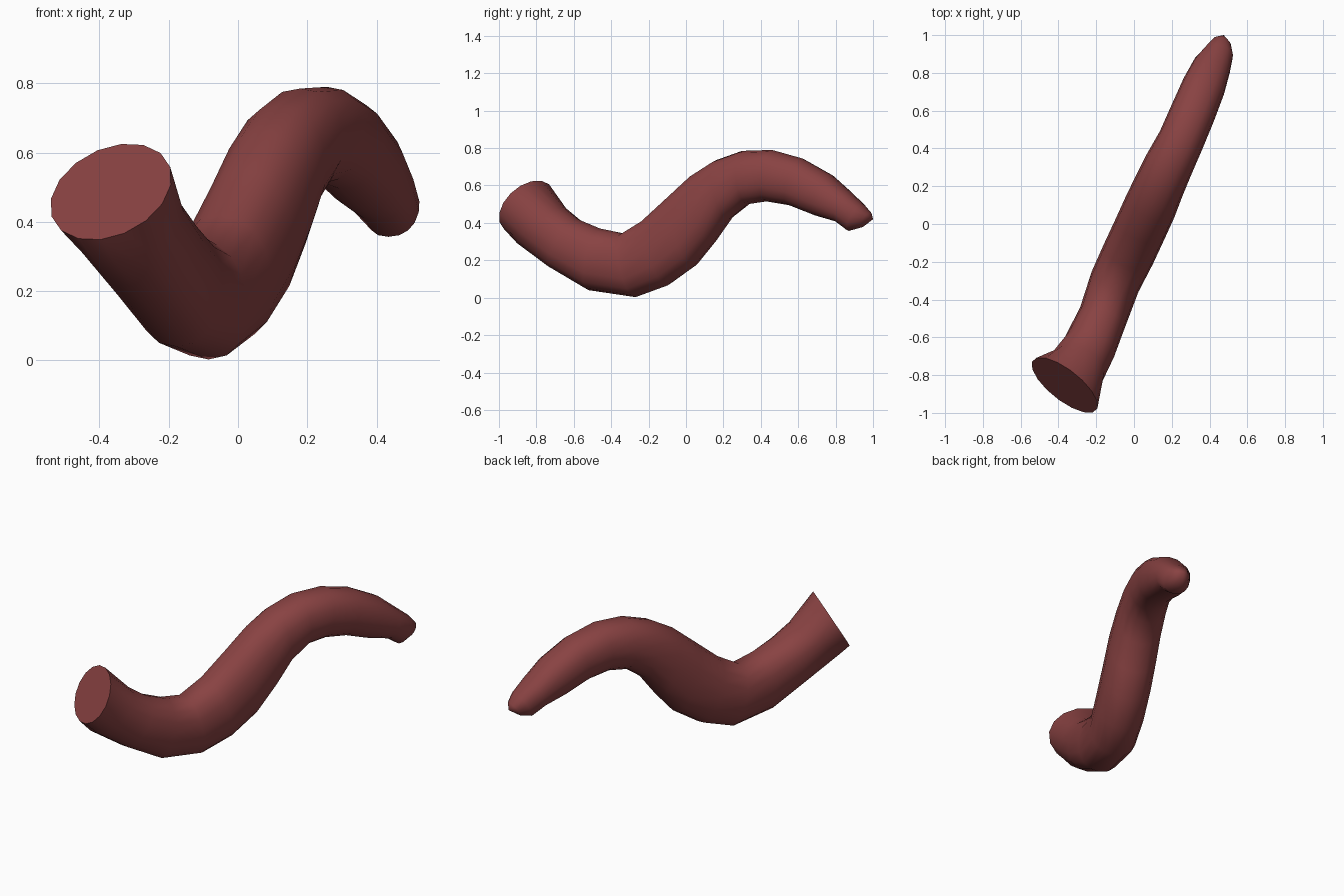
import bpy, bmesh, math
from mathutils import Vector

if "Cube" in bpy.data.objects:
    bpy.data.objects.remove(bpy.data.objects["Cube"])

SIDES = 16
# upper edge (y, z), lower edge (y, z), centre x, half width
SECTIONS = [
    (-.66, .485, -.885, .285, -.31, .155),
    (-.58, .42, -.72, .16, -.235, .140),
    (-.46, .37, -.52, .04, -.165, .130),
    (-.34, .345, -.27, .003, -.10, .135),
    (-.22, .42, -.10, .065, -.03, .140),
    (-.08, .55, .04, .165, .035, .140),
    (.04, .66, .14, .29, .085, .140),
    (.16, .735, .23, .42, .13, .135),
    (.30, .785, .33, .50, .185, .130),
    (.46, .79, .43, .515, .25, .122),
    (.62, .745, .55, .495, .31, .120),
    (.77, .66, .69, .44, .37, .115),
    (.87, .57, .81, .405, .415, .100),
    (.945, .50, .87, .357, .45, .078),
    (.985, .455, .935, .375, .465, .050),
]
LEAN = .42  # x drift per unit y along the body


def ring(bm, c, side, up, power=.88):
    out = []
    for i in range(SIDES):
        a = 2 * math.pi * i / SIDES
        ca, sa = math.cos(a), math.sin(a)
        p = c + side * math.copysign(abs(ca) ** power, ca) + up * math.copysign(abs(sa) ** power, sa)
        out.append(bm.verts.new(p))
    return out


bm = bmesh.new()
# slanted cut end
rings = [ring(bm, Vector((-.367, -.853, .487)), Vector((.173, -.124, .02)),
              Vector((.03, .079, .138)), 1)]
# winding, tapering body
for ty, tz, by, bz, x, w in SECTIONS:
    dy, dz = (ty - by) / 2, (tz - bz) / 2
    rings.append(ring(bm, Vector((x, (ty + by) / 2, (tz + bz) / 2)),
                      Vector((.92, -.39, 0)) * w, Vector((LEAN * dy, dy, dz))))
for r, s in zip(rings, rings[1:]):
    for i in range(SIDES):
        j = (i + 1) % SIDES
        bm.faces.new((r[i], r[j], s[j], s[i]))
bm.faces.new(rings[0])
# rounded tip
tip = bm.verts.new((.475, 1.0, .42))
for i in range(SIDES):
    bm.faces.new((rings[-1][i], rings[-1][(i + 1) % SIDES], tip))
bmesh.ops.recalc_face_normals(bm, faces=bm.faces[:])

me = bpy.data.meshes.new("tentacle")
bm.to_mesh(me)
bm.free()
ob = bpy.data.objects.new("tentacle", me)
bpy.context.collection.objects.link(ob)
mat = bpy.data.materials.new("dark red")
mat.diffuse_color = (.25, .055, .055, 1)
mat.use_nodes = True
mat.node_tree.nodes["Principled BSDF"].inputs["Base Color"].default_value = mat.diffuse_color
me.materials.append(mat)

bpy.context.view_layer.objects.active = ob
ob.select_set(True)
bpy.ops.object.shade_smooth_by_angle(angle=math.radians(50))
